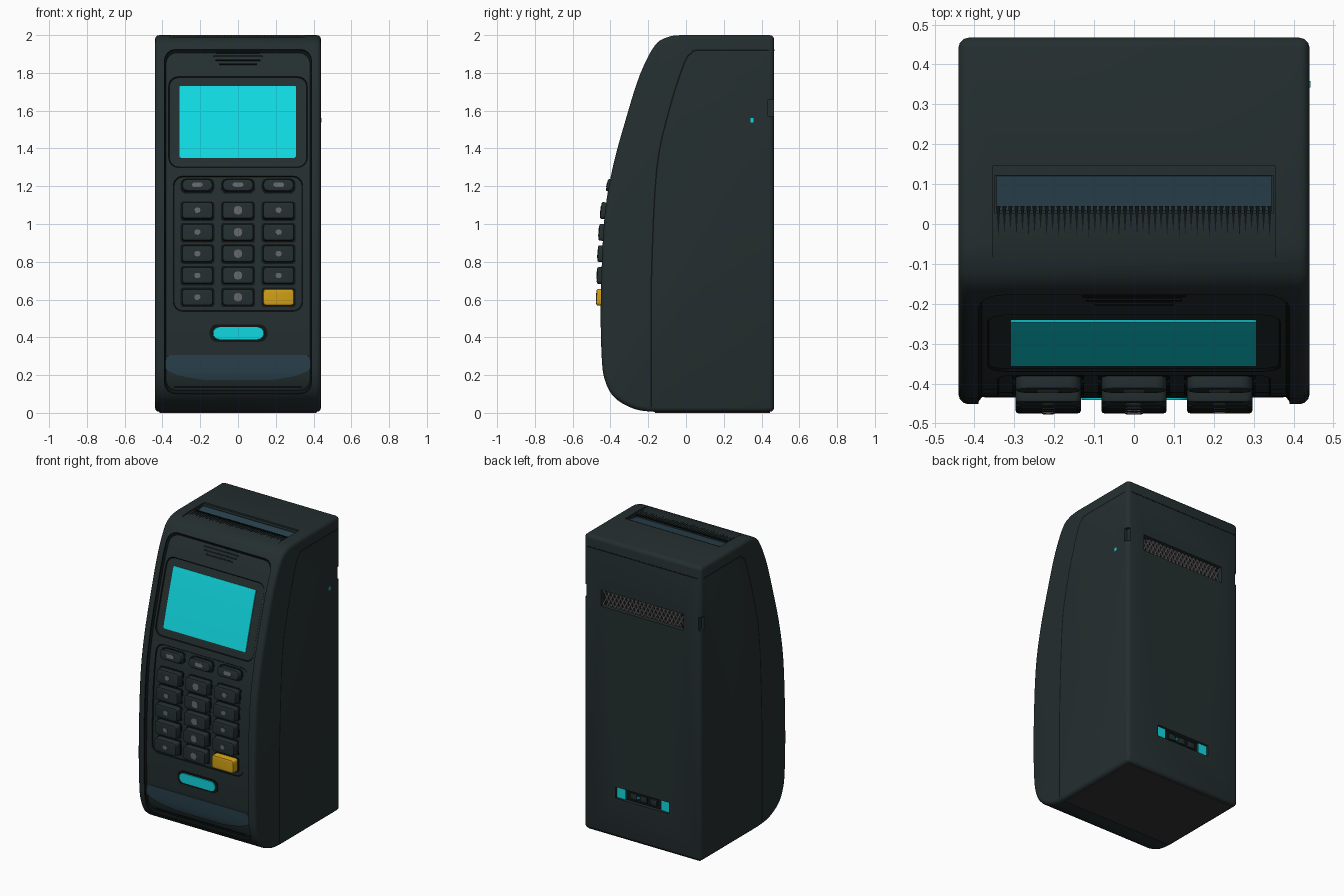
import bpy, bmesh, math
from mathutils import Vector, Matrix

if "Cube" in bpy.data.objects:
    bpy.data.objects.remove(bpy.data.objects["Cube"])

def mat(name, r, g, b):
    m = bpy.data.materials.new(name)
    m.diffuse_color = (r, g, b, 1)
    m.use_nodes = True
    m.node_tree.nodes["Principled BSDF"].inputs["Base Color"].default_value = m.diffuse_color
    return m

BODY = mat("dark_slate", .018, .028, .029)
DARK = mat("black_gap", .005, .007, .007)
CYAN = mat("cyan_glow", .005, .70, .76)
GOLD = mat("amber", .64, .35, .008)
BLUE = mat("blue_grey", .023, .054, .075)
GREY = mat("mark_grey", .13, .135, .14)
BASE = mat("base_charcoal", .035, .032, .033)
MESH = mat("vent_grey", .12, .11, .11)

def finish(name, bm, mats):
    bmesh.ops.recalc_face_normals(bm, faces=bm.faces)
    me = bpy.data.meshes.new(name)
    bm.to_mesh(me)
    bm.free()
    for m in mats:
        me.materials.append(m)
    ob = bpy.data.objects.new(name, me)
    bpy.context.collection.objects.link(ob)
    return ob

# Curved front profile (y, z), bottom to top, smoothed through its points
KEYPTS = [(-.16, .005), (-.27, .02), (-.377, .08), (-.43, .175), (-.447, .31), (-.451, .6),
          (-.433, 1.02), (-.39, 1.29), (-.32, 1.55), (-.244, 1.79), (-.165, 1.945),
          (-.095, 1.99), (-.03, 2.0)]

def smooth(pts, n):
    out = []
    for i in range(len(pts) - 1):
        p = [Vector(pts[max(0, min(len(pts) - 1, i + k))]) for k in (-1, 0, 1, 2)]
        for s in range(n):
            t = s / n
            out.append(.5 * (2 * p[1] + (p[2] - p[0]) * t + (2 * p[0] - 5 * p[1] + 4 * p[2] - p[3]) * t * t
                             + (3 * p[1] - p[0] - 3 * p[2] + p[3]) * t ** 3))
    return out + [Vector(pts[-1])]

FRONT = smooth(KEYPTS, 5)

def fy(z):
    for a, b in zip(FRONT, FRONT[1:]):
        if a.y <= z <= b.y:
            return a.x + (b.x - a.x) * (z - a.y) / max(1e-6, b.y - a.y)
    return FRONT[-1].x

def on_front(x, z, off):
    d = .02
    slope = (fy(z + d) - fy(z - d)) / (2 * d)
    n = Vector((0, -1, slope)).normalized()
    return Vector((x, fy(z), z)) + n * off

# Rows (z, left, right) of a rounded rectangle
def rr(x0, x1, z0, z1, r, n=3, mid=6):
    arc = [(r * (1 - math.cos(a)), r * (1 - math.sin(a))) for a in
           [math.pi / 2 * i / n for i in range(n + 1)]]
    rows = [(z0 + h, x0 + s, x1 - s) for h, s in arc]
    rows += [(z0 + r + (z1 - z0 - 2 * r) * i / mid, x0, x1) for i in range(1, mid)]
    return rows + [(z1 - h, x0 + s, x1 - s) for h, s in reversed(arc)]

# Solid that follows the front curve; layers are (offset, inset)
def skin(name, rows, layers, mats, wall=0):
    bm = bmesh.new()
    zc, zh = (rows[0][0] + rows[-1][0]) / 2, (rows[-1][0] - rows[0][0]) / 2
    rings = []
    for off, ins in layers:
        k = 1 - ins / zh
        L = [bm.verts.new(on_front(l + ins, zc + (z - zc) * k, off)) for z, l, r in rows]
        R = [bm.verts.new(on_front(r - ins, zc + (z - zc) * k, off)) for z, l, r in rows]
        rings.append((L, R))
    for L, R in (rings[0], rings[-1]):
        for i in range(len(rows) - 1):
            bm.faces.new((L[i], R[i], R[i + 1], L[i + 1]))
    for (la, ra), (lb, rb) in zip(rings, rings[1:]):
        A, B = la + ra[::-1], lb + rb[::-1]
        for i in range(len(A)):
            j = (i + 1) % len(A)
            bm.faces.new((A[i], A[j], B[j], B[i])).material_index = wall
    return finish(name, bm, mats)

def box(name, c, h, mats, bevel=0, roty=0, rotx=0):
    bm = bmesh.new()
    bmesh.ops.create_cube(bm, size=2)
    bmesh.ops.scale(bm, vec=h, verts=bm.verts)
    if bevel:
        bmesh.ops.bevel(bm, geom=bm.edges[:], offset=bevel, segments=2, profile=.5, affect='EDGES')
    M = Matrix.Translation(c) @ Matrix.Rotation(roty, 4, 'Y') @ Matrix.Rotation(rotx, 4, 'X')
    bmesh.ops.transform(bm, matrix=M, verts=bm.verts)
    return finish(name, bm, mats)

# Main housing: extruded profile with rounded rims
bm = bmesh.new()
prof = [tuple(p) for p in FRONT] + [(.467, 2.0), (.467, .005)]
f = bm.faces.new([bm.verts.new((-.44, y, z)) for y, z in prof])
ext = bmesh.ops.extrude_face_region(bm, geom=[f])
bmesh.ops.translate(bm, vec=(.88, 0, 0), verts=[v for v in ext['geom'] if isinstance(v, bmesh.types.BMVert)])
bmesh.ops.recalc_face_normals(bm, faces=bm.faces)
rims = [e for e in bm.edges if e.calc_face_angle(0) > .7]
bmesh.ops.bevel(bm, geom=rims, offset=.025, segments=3, profile=.5, affect='EDGES', clamp_overlap=False)
housing = finish("housing", bm, [BODY, DARK])

# Recesses cut into the housing
BD = [BODY, DARK]
cutters = [
    skin("panel_cut", rr(-.39, .39, .10, 1.925, .06, 4, 40), [(.08, 0), (-.006, 0), (-.018, .009)], BD, 1),
    skin("screen_cut", rr(-.37, .37, 1.30, 1.79, .05, 4, 12), [(.05, 0), (-.014, 0), (-.024, .007)], BD, 1),
    skin("keypad_cut", rr(-.345, .345, .535, 1.26, .05, 4, 16), [(.05, 0), (-.014, 0), (-.024, .006)], BD, 1),
    box("lid_cut", (0, .02, 2.04), (.355, .125, .05), BD),
    box("slot_cut", (0, .075, 2.0), (.35, .047, .045), BD),
    box("vent_cut", (0, .48, 1.597), (.31, .05, .055), BD),
    box("port_cut", (0, .48, .308), (.2, .04, .038), BD),
] + [box("notch_cut", (s * .45, .46, 1.615), (.03, .025, .045), BD) for s in (-1, 1)]
for c in cutters:
    m = housing.modifiers.new("cut", 'BOOLEAN')
    m.operation, m.solver, m.object = 'DIFFERENCE', 'EXACT', c
    bpy.context.view_layer.objects.active = housing
    bpy.ops.object.modifier_apply(modifier=m.name)
    bpy.data.objects.remove(c)

box("base_plate", (0, .14, .01), (.415, .305, .01), [BASE])

# Screen, front light and card slot lip
skin("screen", rr(-.31, .307, 1.355, 1.737, .006, 2, 12), [(-.04, 0), (-.018, 0)], [CYAN])
skin("light_rim", rr(-.15, .155, .375, .468, .04, 4, 4), [(-.03, 0), (-.015, 0)], [DARK])
skin("front_light", rr(-.135, .14, .385, .458, .034, 4, 4), [(-.03, 0), (-.010, .004)], [CYAN])
lip = [(.17 + .135 * t, -.385 * w, .385 * w) for t, w in
       ((0, .45), (.1, .68), (.2, .82), (.35, .95), (.5, 1), (.75, 1), (.92, .98), (1, .95))]
skin("card_lip", lip, [(-.03, 0), (-.012, 0)], [BLUE])
skin("card_gap", rr(-.34, .34, .125, .135, .004, 2, 2), [(-.03, 0), (-.016, 0)], [DARK])

# Keypad with abstract marks
for r, z in enumerate((1.205, 1.07, .955, .842, .727, .612)):
    for c, x in enumerate((-.215, 0, .215)):
        hh, rad, out = (.032, .028, .012) if r == 0 else (.044, .015, .024)
        gold = r == 5 and c == 2
        skin("key_gap", rr(x - .09, x + .09, z - hh - .008, z + hh + .008, rad, 3, 3),
             [(-.04, 0), (-.021, 0)], [DARK])
        skin("confirm_key" if gold else "key", rr(x - .082, x + .082, z - hh, z + hh, rad, 3, 3),
             [(-.04, 0), (out - .008, 0), (out - .002, .003), (out, .009)], [GOLD if gold else BODY])
        if not gold:
            w, h = (.028, .012) if r == 0 else (.022, .022) if c == 1 else (.016, .014)
            skin("key_mark", rr(x - w, x + w, z - h, z + h, h * .8, 2, 2),
                 [(out - .004, 0), (out + .002, 0)], [GREY])

# Speaker slits
for i, w in enumerate((.10, .12, .13, .12)):
    z = 1.855 + i * .021
    skin("speaker_slit", rr(-w, w, z - .005, z + .005, .004, 2, 2), [(-.03, 0), (-.015, 0)], [DARK])

# Paper exit on top: sloped strip and tear teeth
box("paper_strip", (0, .078, 1.974), (.345, .044, .006), [BLUE], 0, 0, math.radians(10))
bm = bmesh.new()
for i in range(46):
    x = -.34 + i * .68 / 45
    d = -.035 + .02 * ((i * 7) % 5) / 4
    a = [bm.verts.new(p) for p in ((x - .005, .045, 1.992), (x + .005, .045, 1.992), (x, d, 1.992))]
    b = [bm.verts.new(v.co - Vector((0, 0, .006))) for v in a]
    bm.faces.new(a)
    bm.faces.new(b[::-1])
    for k in range(3):
        bm.faces.new((a[k], b[k], b[(k + 1) % 3], a[(k + 1) % 3]))
finish("tear_teeth", bm, [DARK])

# Shell seams on both sides and across the back
seam = smooth([(-.185, .03), (-.185, .4), (-.182, .75), (-.155, 1.29), (-.09, 1.6), (-.01, 1.85),
               (.03, 1.905), (.08, 1.92), (.44, 1.92)], 4)
for s in (-1, 1):
    bm = bmesh.new()
    pairs = []
    for i, p in enumerate(seam):
        t = (seam[min(i + 1, len(seam) - 1)] - seam[max(i - 1, 0)]).normalized() * .004
        pairs.append([bm.verts.new((s * .441, p.x + k * t.y, p.y - k * t.x)) for k in (-1, 1)])
    for a, b in zip(pairs, pairs[1:]):
        q = (a[0], a[1], b[1], b[0])
        bm.faces.new(q if s < 0 else q[::-1])
    finish("side_seam", bm, [DARK])
box("back_seam", (0, .466, 1.92), (.415, .002, .004), [DARK])

# Rear vent with crossed mesh bars
box("vent_floor", (0, .433, 1.597), (.308, .004, .053), [DARK])
for i in range(20):
    x = -.28 + i * .56 / 19
    for k, a in enumerate((.5, -.5)):
        box("vent_bar", (x, .446 + .004 * k, 1.597), (.005, .004, .055), [MESH], 0, a)

# Rear port with glowing ends and small sockets
box("port_floor", (0, .443, .308), (.198, .004, .036), [DARK])
for s in (-1, 1):
    box("port_light", (s * .165, .452, .308), (.032, .006, .034), [CYAN])
for x in (-.075, 0, .075):
    box("port_socket", (x, .452, .308), (.026, .007, .02), [BODY], .004)
box("port_dot", (.04, .452, .308), (.007, .008, .007), [CYAN])

# Small side indicator
box("side_indicator", (.44, .35, 1.55), (.002, .008, .012), [CYAN])

bpy.ops.object.select_all(action='DESELECT')
for o in bpy.context.scene.objects:
    o.select_set(True)
bpy.context.view_layer.objects.active = housing
bpy.ops.object.shade_smooth_by_angle(angle=math.radians(32))
